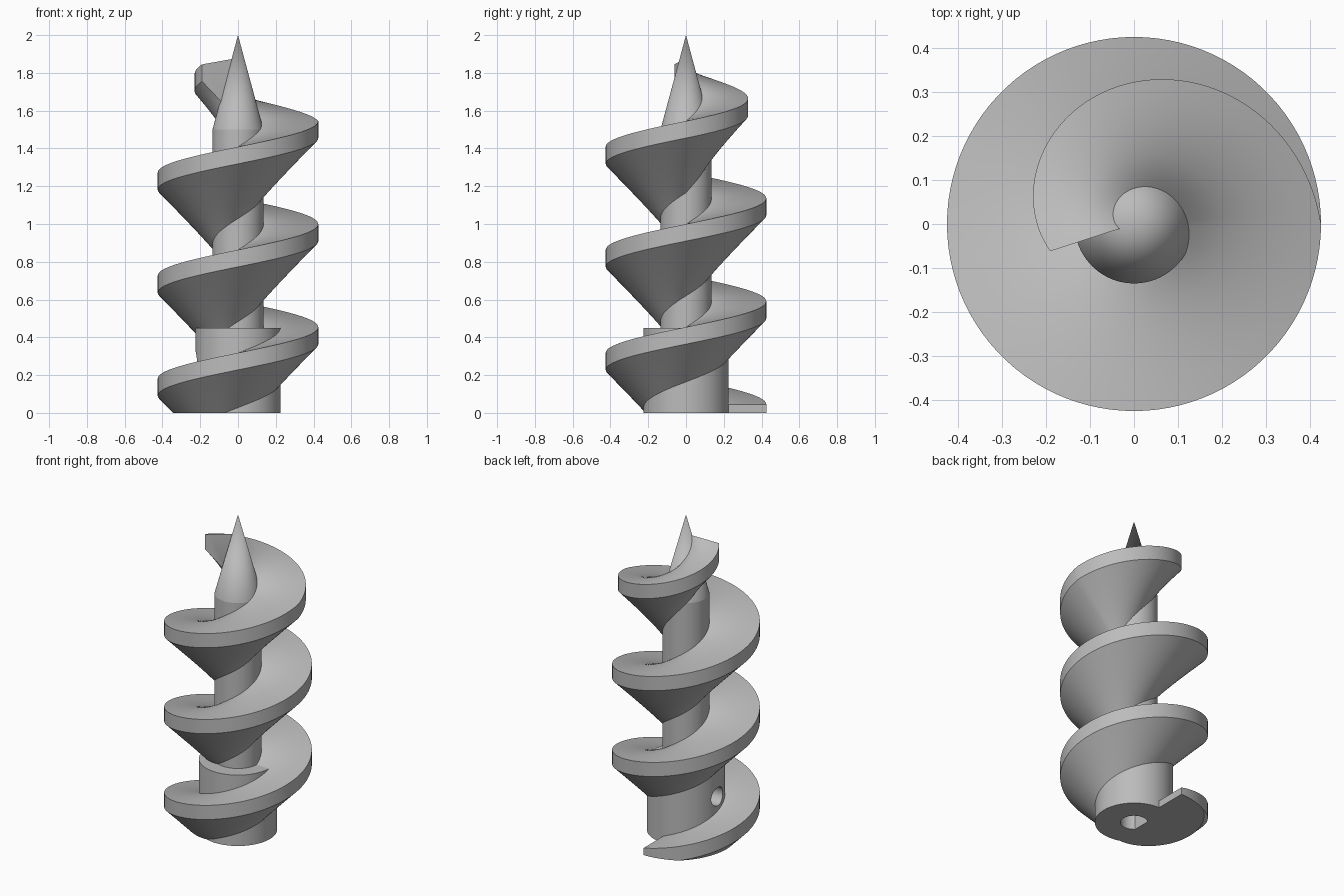
import bpy, bmesh
from math import cos, sin, pi, radians
from mathutils import Matrix

if "Cube" in bpy.data.objects:
    bpy.data.objects.remove(bpy.data.objects["Cube"], do_unlink=True)

# Dimensions
CORE_R, CONE_Z, TIP_Z = 0.135, 1.5, 2.0
BASE_R, BASE_H = 0.225, 0.45
FLIGHT_R, END_R, RIM = 0.425, 0.2, 0.09
TURNS, FLIGHT_H = 3.3, 1.8
BORE_R, BORE_H, FLAT_X = 0.078, 0.4, -0.055
SCREW_R, SCREW_Z = 0.058, 0.27

steel = bpy.data.materials.new("plain grey")
steel.use_nodes = True
steel.diffuse_color = (0.5, 0.5, 0.5, 1)
steel.node_tree.nodes["Principled BSDF"].inputs["Base Color"].default_value = (0.5, 0.5, 0.5, 1)


def make_object(name, bm):
    bmesh.ops.recalc_face_normals(bm, faces=bm.faces)
    mesh = bpy.data.meshes.new(name)
    bm.to_mesh(mesh)
    bm.free()
    mesh.materials.append(steel)
    obj = bpy.data.objects.new(name, mesh)
    bpy.context.collection.objects.link(obj)
    return obj


def smooth(obj):
    bpy.ops.object.select_all(action='DESELECT')
    obj.select_set(True)
    bpy.context.view_layer.objects.active = obj
    bpy.ops.object.shade_smooth_by_angle(angle=radians(30))


def add_cone(bm, r1, r2, z1, z2, sides=96):
    return bmesh.ops.create_cone(
        bm, cap_ends=True, segments=sides, radius1=r1, radius2=r2,
        depth=z2 - z1, matrix=Matrix.Translation((0, 0, (z1 + z2) / 2)))["verts"]


def cut(obj, cutter):
    mod = obj.modifiers.new("cut", 'BOOLEAN')
    mod.object, mod.operation, mod.solver = cutter, 'DIFFERENCE', 'EXACT'
    bpy.context.view_layer.update()
    graph = bpy.context.evaluated_depsgraph_get()
    mesh = bpy.data.meshes.new_from_object(obj.evaluated_get(graph))
    obj.modifiers.clear()
    obj.data = mesh
    bpy.data.objects.remove(cutter, do_unlink=True)


# Central shaft with pointed tip
bm = bmesh.new()
add_cone(bm, CORE_R, CORE_R, 0.42, CONE_Z)
smooth(make_object("shaft", bm))
bm = bmesh.new()
add_cone(bm, CORE_R, 0, CONE_Z, TIP_Z)
smooth(make_object("pointed_tip", bm))

# Base collar with a D-shaped bore and a side screw hole
bm = bmesh.new()
add_cone(bm, BASE_R, BASE_R, 0, BASE_H)
collar = make_object("base_collar", bm)

bm = bmesh.new()
add_cone(bm, BORE_R, BORE_R, -0.1, BORE_H, 64)
geom = bm.verts[:] + bm.edges[:] + bm.faces[:]
res = bmesh.ops.bisect_plane(bm, geom=geom, plane_co=(FLAT_X, 0, 0),
                             plane_no=(1, 0, 0), clear_inner=True)
bmesh.ops.holes_fill(bm, edges=[e for e in bm.edges if e.is_boundary])
cut(collar, make_object("bore_cutter", bm))

bm = bmesh.new()
verts = add_cone(bm, SCREW_R, SCREW_R, 0, 0.3, 48)
bmesh.ops.rotate(bm, verts=verts, matrix=Matrix.Rotation(-pi / 2, 3, 'Y'))
bmesh.ops.translate(bm, verts=verts, vec=(0, 0, SCREW_Z))
cut(collar, make_object("screw_hole_cutter", bm))
smooth(collar)


# Helical flight: flat on top, 45 degree underside, narrowing beside the tip
def section(z):
    t = max(0, (z - CONE_Z) / (FLIGHT_H - CONE_Z))
    outer = FLIGHT_R + (END_R - FLIGHT_R) * t
    inner = 0.2 if z < 0.28 else 0.1 - 0.07 * t
    n = 6
    radii = [outer + (inner - outer) * i / n for i in range(n + 1)]
    top = [(r, z + RIM / 2 + 0.17 * t * (outer - r)) for r in radii]
    under = [(r, z - RIM / 2 - (outer - r)) for r in radii]
    return under + top[::-1]


bm = bmesh.new()
steps = int(TURNS * 100)
rings = []
for i in range(steps + 1):
    a = pi / 2 + 2 * pi * TURNS * i / steps
    rings.append([bm.verts.new((r * cos(a), r * sin(a), z))
                  for r, z in section(FLIGHT_H * i / steps)])
for low, high in zip(rings, rings[1:]):
    for j in range(len(low)):
        k = (j + 1) % len(low)
        bm.faces.new((low[j], low[k], high[k], high[j]))
bm.faces.new(rings[0])
bm.faces.new(rings[-1][::-1])
bmesh.ops.recalc_face_normals(bm, faces=bm.faces)
# Trim the flight flat at the ground
geom = bm.verts[:] + bm.edges[:] + bm.faces[:]
bmesh.ops.bisect_plane(bm, geom=geom, plane_co=(0, 0, 0),
                       plane_no=(0, 0, 1), clear_inner=True)
bmesh.ops.holes_fill(bm, edges=[e for e in bm.edges if e.is_boundary])
smooth(make_object("spiral_flight", bm))
